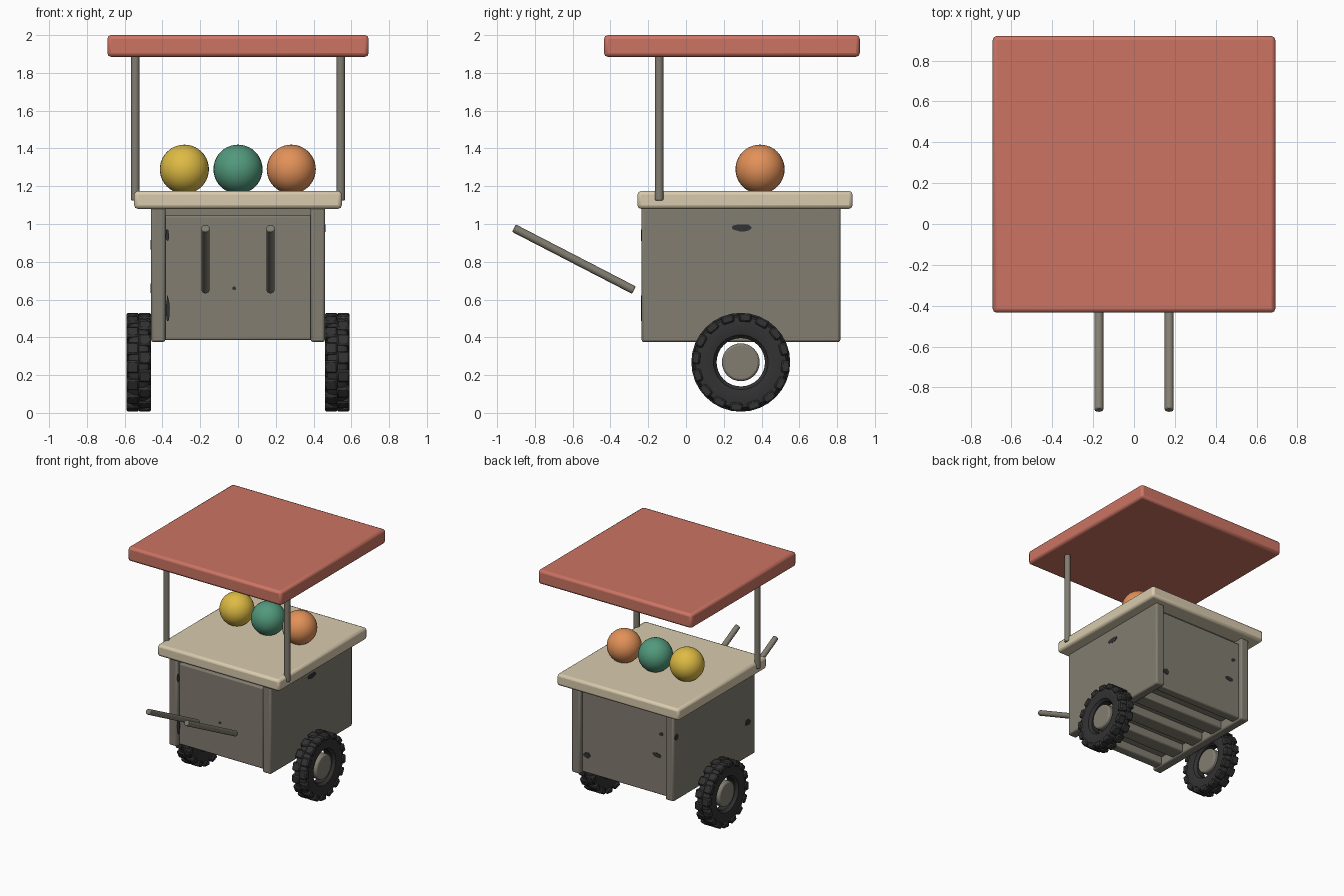
import bpy, bmesh, math, random
from mathutils import Vector, Matrix

if "Cube" in bpy.data.objects:
    bpy.data.objects.remove(bpy.data.objects["Cube"])

random.seed(4)


def material(name, rgb):
    def lin(c):
        c /= 255
        return c / 12.92 if c < 0.04045 else ((c + 0.055) / 1.055) ** 2.4
    m = bpy.data.materials.new(name)
    m.diffuse_color = (*[lin(c) for c in rgb], 1)
    m.use_nodes = True
    m.node_tree.nodes["Principled BSDF"].inputs["Base Color"].default_value = m.diffuse_color
    return m


WOOD = material("grey wood", (130, 125, 113))
CREAM = material("cream counter", (216, 202, 173))
RED = material("red canopy", (204, 116, 99))
RUBBER = material("dark rubber", (50, 50, 51))
YELLOW = material("yellow", (222, 187, 68))
GREEN = material("green", (82, 153, 124))
ORANGE = material("orange", (226, 145, 88))


def finish(name, bm, mat, bevel=0.0, segments=2, angle=35):
    bmesh.ops.recalc_face_normals(bm, faces=bm.faces)
    mesh = bpy.data.meshes.new(name)
    bm.to_mesh(mesh)
    bm.free()
    ob = bpy.data.objects.new(name, mesh)
    bpy.context.collection.objects.link(ob)
    mesh.materials.append(mat)
    if bevel:
        b = ob.modifiers.new("bevel", 'BEVEL')
        b.width, b.segments, b.limit_method = bevel, segments, 'ANGLE'
    bpy.ops.object.select_all(action='DESELECT')
    ob.select_set(True)
    bpy.context.view_layer.objects.active = ob
    bpy.ops.object.shade_smooth_by_angle(angle=math.radians(angle))
    return ob


def box(name, x, y, z, mat, bevel=0.01):
    """Box from (min, max) ranges."""
    bm = bmesh.new()
    size = [r[1] - r[0] for r in (x, y, z)]
    mid = [(r[0] + r[1]) / 2 for r in (x, y, z)]
    bmesh.ops.create_cube(bm, size=1, matrix=Matrix.Translation(mid) @ Matrix.Diagonal((*size, 1)))
    return finish(name, bm, mat, bevel)


def rod(name, a, b, radius, mat, sides=16, bevel=0.005):
    """Cylinder between two points."""
    a, b = Vector(a), Vector(b)
    d = b - a
    bm = bmesh.new()
    bmesh.ops.create_cone(bm, cap_ends=True, segments=sides, radius1=radius, radius2=radius, depth=d.length,
                          matrix=Matrix.Translation((a + b) / 2) @ d.to_track_quat('Z', 'Y').to_matrix().to_4x4())
    return finish(name, bm, mat, bevel)


def blotch(name, at, axis, w, h):
    """Thin irregular dark patch lying on a face."""
    bm = bmesh.new()
    n = 14
    side = Vector((0, 1, 0)) if axis == 'x' else Vector((1, 0, 0))
    out = Vector((1, 0, 0)) if axis == 'x' else Vector((0, 1, 0))
    ring = []
    for i in range(n):
        t, k = math.tau * i / n, random.uniform(0.8, 1.1)
        ring.append(bm.verts.new(Vector(at) - out * 0.003 + side * (w / 2 * k * math.cos(t))
                                 + Vector((0, 0, h / 2 * k * math.sin(t)))))
    face = bm.faces.new(ring)
    new = bmesh.ops.extrude_face_region(bm, geom=[face])['geom']
    bmesh.ops.translate(bm, vec=out * 0.006, verts=[v for v in new if isinstance(v, bmesh.types.BMVert)])
    finish(name, bm, RUBBER)


# canopy and counter
box("canopy", (-0.692, 0.692), (-0.434, 0.92), (1.885, 2.0), RED, 0.02)
box("counter_top", (-0.55, 0.55), (-0.257, 0.882), (1.08, 1.175), CREAM, 0.02)

# cabinet: side boards, recessed end panels
for s, side in ((-1, "left"), (1, "right")):
    box(side + "_side_board", sorted((s * 0.385, s * 0.46)), (-0.235, 0.817), (0.375, 1.09), WOOD, 0.012)
box("front_panel", (-0.39, 0.39), (-0.205, -0.13), (0.385, 1.045), WOOD)
box("back_panel", (-0.39, 0.39), (0.712, 0.787), (0.385, 1.045), WOOD)
box("cabinet_core", (-0.39, 0.39), (-0.16, 0.74), (0.45, 1.085), WOOD, 0)

# floor slats under the cabinet
for i in range(3):
    y = 0.06 + i * 0.23
    box(f"floor_slat_{i + 1}", (-0.39, 0.39), (y - 0.06, y + 0.06), (0.385, 0.46), WOOD)

# canopy posts and push handles
for s, side in ((-1, "left"), (1, "right")):
    rod(side + "_canopy_post", (s * 0.544, -0.142, 1.125), (s * 0.544, -0.142, 1.9), 0.023, WOOD)
    rod(side + "_handle", (s * 0.172, -0.911, 0.978), (s * 0.172, -0.276, 0.65), 0.022, WOOD)

# balls on the counter
for name, x, mat in (("yellow_ball", -0.284, YELLOW), ("green_ball", 0, GREEN), ("orange_ball", 0.282, ORANGE)):
    bm = bmesh.new()
    bmesh.ops.create_uvsphere(bm, u_segments=32, v_segments=20, radius=0.13,
                              matrix=Matrix.Translation((x, 0.392, 1.29)))
    finish(name, bm, mat, angle=60)

# wheels: faceted tyre with tread blocks, separate hub
WHEEL = Vector((0.525, 0.29, 0.268))
PROFILE = [(-0.03, 0.128), (0.03, 0.128), (0.052, 0.145), (0.062, 0.195), (0.052, 0.24),
           (0.03, 0.252), (-0.03, 0.252), (-0.052, 0.24), (-0.062, 0.195), (-0.052, 0.145)]
for s, side in ((-1, "left"), (1, "right")):
    c = Vector((s * WHEEL.x, WHEEL.y, WHEEL.z))
    bm = bmesh.new()
    n = 32
    rings = []
    for i in range(n):
        t = math.tau * i / n
        rings.append([bm.verts.new(c + Vector((s * x, r * math.cos(t), r * math.sin(t)))) for x, r in PROFILE])
    for i in range(n):
        a, b = rings[i], rings[(i + 1) % n]
        for j in range(len(PROFILE)):
            k = (j + 1) % len(PROFILE)
            bm.faces.new((a[j], a[k], b[k], b[j]))
    finish(side + "_tyre", bm, RUBBER)
    # tread blocks, staggered between the two shoulders
    bm = bmesh.new()
    for i in range(32):
        x = 0.032 if i % 2 else -0.032
        m = (Matrix.Translation(c) @ Matrix.Rotation(math.tau * (i + 0.5) / 32, 4, 'X')
             @ Matrix.Translation((x, 0, 0.238)) @ Matrix.Diagonal((0.066, 0.066, 0.045, 1)))
        bmesh.ops.create_cube(bm, size=1, matrix=m)
    finish(side + "_tread", bm, RUBBER, 0.008, 1)
    rod(side + "_hub", c - Vector((0.05, 0, 0)), c + Vector((0.05, 0, 0)), 0.1, WOOD, 32, 0.012)

# dark worn patches on the cabinet
for i, p in enumerate([((0.46, 0.30, 0.98), 'x', 0.11, 0.045), ((-0.46, -0.14, 0.66), 'x', 0.07, 0.05),
                       ((-0.46, 0.78, 0.89), 'x', 0.05, 0.05), ((-0.372, -0.235, 0.55), 'y', 0.022, 0.14),
                       ((-0.374, -0.235, 0.94), 'y', 0.018, 0.07), ((-0.02, -0.205, 0.66), 'y', 0.02, 0.02),
                       ((-0.29, 0.787, 0.70), 'y', 0.08, 0.04), ((0.34, 0.787, 0.53), 'y', 0.07, 0.05),
                       ((-0.33, 0.787, 0.88), 'y', 0.04, 0.03)]):
    blotch(f"worn_patch_{i + 1}", *p)
